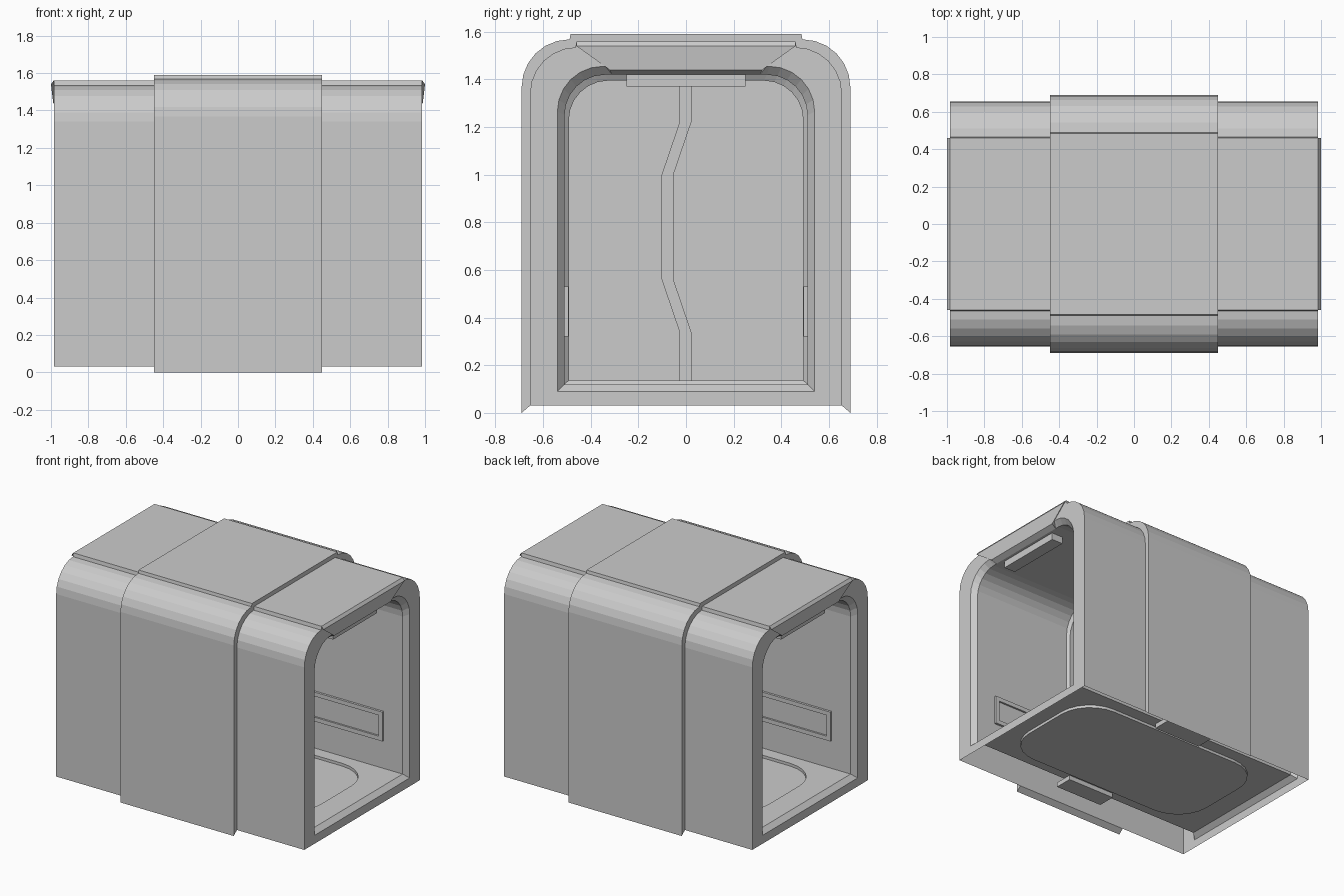
import bpy, bmesh
from math import sin, cos, pi

if "Cube" in bpy.data.objects:
    bpy.data.objects.remove(bpy.data.objects["Cube"])


def make(name, verts, faces, both=False):
    """Mesh object; both=True adds a copy turned half round for the other end."""
    bm = bmesh.new()
    vs = [bm.verts.new(v) for v in verts]
    for f in faces:
        f = list(dict.fromkeys(f))
        if len(f) > 2:
            bm.faces.new([vs[i] for i in f])
    bmesh.ops.recalc_face_normals(bm, faces=bm.faces[:])
    me = bpy.data.meshes.new(name)
    bm.to_mesh(me)
    bm.free()
    for k in range(2 if both else 1):
        ob = bpy.data.objects.new(name + ("_opposite" if k else ""), me)
        ob.rotation_euler.z = pi * k
        bpy.context.collection.objects.link(ob)


def arch(hw, z0, top, r, n=6):
    """Round-shouldered doorway profile in (y, z), left foot to right foot."""
    pts = [(-hw, z0)]
    for i in range(n + 1):
        a = pi - i * pi / 2 / n
        pts.append((-hw + r + r * cos(a), top - r + r * sin(a)))
    return pts + [(-y, z) for y, z in reversed(pts)]


def loft(name, rings, closed=False, both=False, loop=False, feet=False):
    """Skin a list of (x, profile); loop joins last ring to first."""
    n = len(rings[0][1])
    verts = [(x, y, z) for x, p in rings for y, z in p]
    faces = []
    m = len(rings)
    for k in range(m if loop else m - 1):
        a, b = k * n, (k + 1) % m * n
        for i in range(n if closed else n - 1):
            j = (i + 1) % n
            faces.append((a + i, a + j, b + j, b + i))
    if feet:
        faces += [[k * n for k in range(m)], [k * n + n - 1 for k in range(m)]]
    make(name, verts, faces, both)


def prism(name, poly, x0, x1, both=False):
    """Extrude a (y, z) outline along x."""
    n = len(poly)
    verts = [(x, y, z) for x in (x0, x1) for y, z in poly]
    faces = [tuple(range(n)), tuple(range(n, 2 * n))]
    faces += [(i, (i + 1) % n, n + (i + 1) % n, n + i) for i in range(n)]
    make(name, verts, faces, both)


def box(name, x0, x1, y0, y1, z0, z1, both=False):
    prism(name, [(y0, z0), (y1, z0), (y1, z1), (y0, z1)], x0, x1, both)


# Outer shell, end frames and inner walls (open underneath)
outer = arch(.655, .03, 1.535, .195)
lip_in = arch(.54, .09, 1.455, .19)
inner = arch(.51, .12, 1.42, .17)
loft("outer_shell", [(-.985, outer), (.985, outer)])
loft("end_frame", [(.985, outer), (.985, lip_in), (.95, inner)], closed=True, both=True)
loft("inner_walls", [(-.95, inner), (.95, inner)])

# Raised central band with chamfered feet and a top plate
band = arch(.69, 0, 1.568, .2)
loft("central_band", [(-.45, outer), (-.45, band), (.45, band), (.45, outer)], feet=True)
prism("band_top_plate", [(-.49, 1.56), (.49, 1.56), (.485, 1.59), (-.485, 1.59)], -.45, .45)

# Roof panel with a tapering lip hanging over each opening
prism("roof_panel", [(-.465, 1.53), (.465, 1.53), (.46, 1.56), (-.46, 1.56)], -.985, .985)
lip = [(.985, -.46, 1.56), (.985, .46, 1.56), (1.0, -.46, 1.54), (1.0, .46, 1.54),
       (.988, -.32, 1.44), (.988, .32, 1.44), (.95, -.31, 1.42), (.95, .31, 1.42)]
make("roof_lip", lip, [(0, 1, 3, 2), (2, 3, 5, 4), (4, 5, 7, 6), (0, 2, 4, 6), (1, 3, 5, 7)],
     both=True)

# Floor sheet with a round-cornered sunken pan
oval, n = [], 6
for c, (sx, sy) in enumerate([(1, 1), (-1, 1), (-1, -1), (1, -1)]):
    for i in range(n + 1):
        a = c * pi / 2 + i * pi / 2 / n
        oval.append((sx * .53 + .25 * cos(a), sy * .17 + .25 * sin(a)))
m = len(oval)
verts = [(x, y, .12) for x, y in oval] + [(x, y, .1) for x, y in oval]
verts += [(.95, .51, .12), (-.95, .51, .12), (-.95, -.51, .12), (.95, -.51, .12)]
faces = [tuple(range(m, 2 * m))]
for i in range(m):
    j = (i + 1) % m
    faces.append((i, j, m + j, m + i))
    faces.append((i, j, 2 * m + j // (n + 1), 2 * m + i // (n + 1)))
make("floor", verts, faces)

# Door frame ring
frame_out, frame_in = arch(.51, .12, 1.42, .17), arch(.492, .137, 1.395, .165)
loft("door_frame", [(.08, frame_out), (.08, frame_in), (.15, frame_in), (.165, frame_out)],
     closed=True, both=True)

# Door backing and two leaves with a cranked seam
door = arch(.5, .13, 1.4, .165)
prism("door_backing", door, .075, .09, both=True)
seam = [(-.025, 1.4), (-.025, 1.22), (-.1, 1.0), (-.1, .56), (-.025, .34), (-.025, .13)]
half = len(door) // 2
prism("left_door_leaf", door[:half] + seam, .09, .11, both=True)
prism("right_door_leaf", [(y + .045, z) for y, z in reversed(seam)] + door[half:],
      .09, .11, both=True)
box("tall_door_window", .105, .115, -.45, -.25, .67, 1.21, both=True)
box("wide_door_window", .105, .115, .09, .42, .91, 1.22, both=True)

# Door pockets under the floor edges
box("door_pocket", -.19, .19, .45, .58, .085, .118, both=True)

# Ceiling lamp just inside each opening
box("ceiling_lamp", .84, .93, -.25, .25, 1.37, 1.42, both=True)


# Framed panels on the inner side walls
def wall_panel(name, s):
    def ring(x0, x1, z0, z1, y):
        return [(x0, s * y, z0), (x1, s * y, z0), (x1, s * y, z1), (x0, s * y, z1)]
    v = (ring(.22, .8, .32, .53, .51) + ring(.22, .8, .32, .53, .494)
         + ring(.25, .77, .35, .5, .494) + ring(.25, .77, .35, .5, .507))
    f = [(k * 4 + i, k * 4 + (i + 1) % 4, k * 4 + 4 + (i + 1) % 4, k * 4 + 4 + i)
         for k in range(3) for i in range(4)]
    make(name, v, f + [(12, 13, 14, 15)], both=True)


wall_panel("left_wall_panel", -1)
wall_panel("right_wall_panel", 1)
